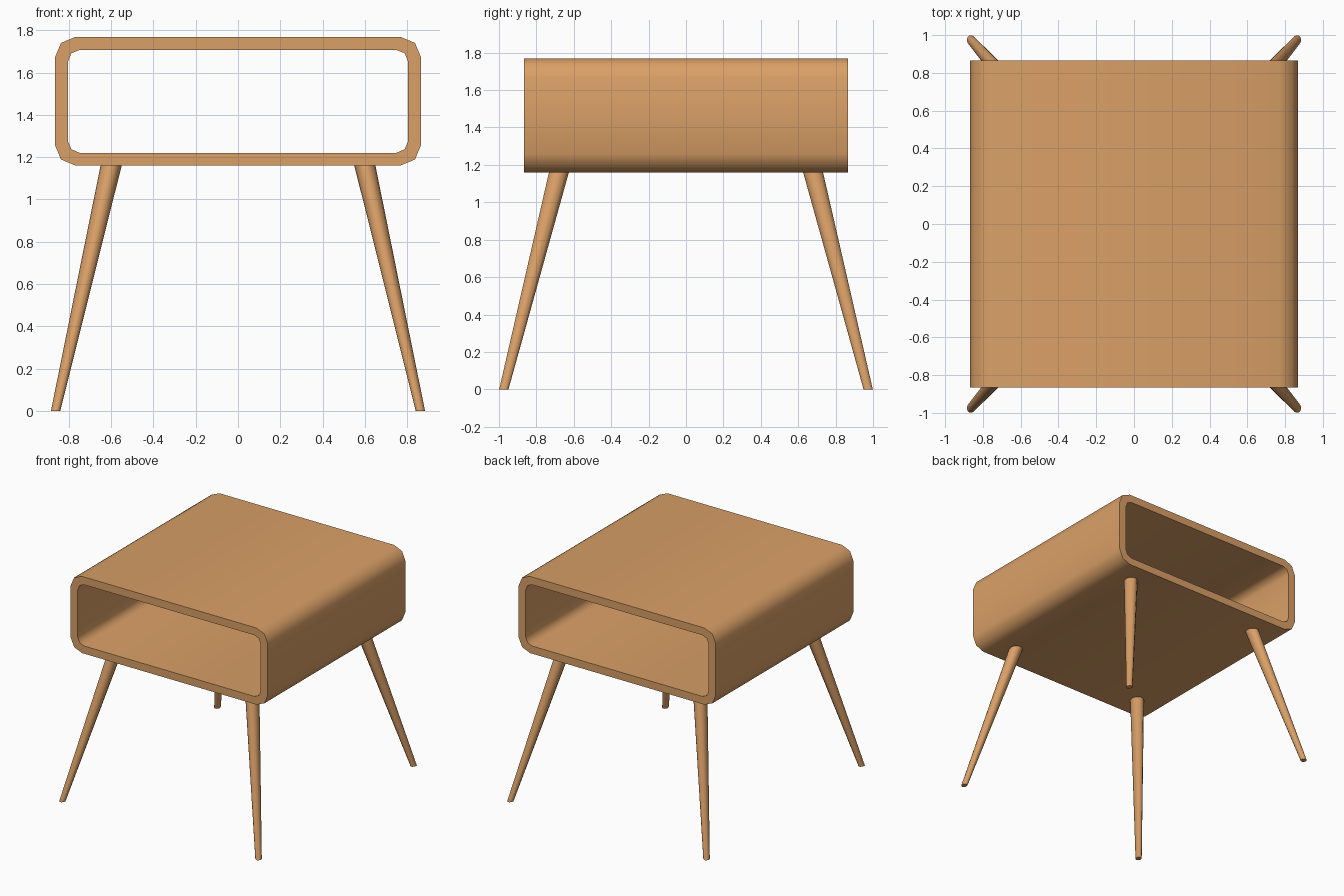
import bpy, bmesh, math

if "Cube" in bpy.data.objects:
    bpy.data.objects.remove(bpy.data.objects["Cube"])

wood = bpy.data.materials.new("warm wood")
wood.diffuse_color = (0.70, 0.35, 0.135, 1)
wood.use_nodes = True
wood.node_tree.nodes["Principled BSDF"].inputs["Base Color"].default_value = wood.diffuse_color


def finish(name, bm):
    """Turn a bmesh into a named, smooth-shaded wooden object."""
    bmesh.ops.recalc_face_normals(bm, faces=bm.faces)
    mesh = bpy.data.meshes.new(name)
    bm.to_mesh(mesh)
    bm.free()
    mesh.materials.append(wood)
    ob = bpy.data.objects.new(name, mesh)
    bpy.context.collection.objects.link(ob)
    bpy.ops.object.select_all(action='DESELECT')
    bpy.context.view_layer.objects.active = ob
    ob.select_set(True)
    bpy.ops.object.shade_smooth_by_angle(angle=math.radians(60))
    return ob


def rounded_rect(hx, z0, z1, r, seg=2):
    """Rounded rectangle profile in x and z."""
    corners = [(hx - r, z1 - r), (-hx + r, z1 - r), (-hx + r, z0 + r), (hx - r, z0 + r)]
    pts = []
    for q, (cx, cz) in enumerate(corners):
        for i in range(seg + 1):
            a = math.pi / 2 * (q + i / seg)
            pts.append((cx + r * math.cos(a), cz + r * math.sin(a)))
    return pts


# Open box: a rounded tube running front to back
bm = bmesh.new()
half_depth = 0.865
outer = rounded_rect(0.867, 1.16, 1.77, 0.10)
inner = rounded_rect(0.805, 1.221, 1.708, 0.056)
loops = [[bm.verts.new((x, y, z)) for x, z in prof]
         for prof, y in ((outer, -half_depth), (outer, half_depth),
                         (inner, half_depth), (inner, -half_depth))]
n = len(outer)
for k in range(4):
    a, b = loops[k], loops[(k + 1) % 4]
    for i in range(n):
        j = (i + 1) % n
        bm.faces.new((a[i], a[j], b[j], b[i]))
finish("open_box", bm)

# Splayed tapered legs, cut level at floor and box underside
SIDES = 10
FOOT = (0.863, 0.974, 0.0, 0.022, 0.026)
TOP = (0.600, 0.679, 1.162, 0.050, 0.056)
for sx, side in ((-1, "left"), (1, "right")):
    for sy, end in ((-1, "front"), (1, "back")):
        bm = bmesh.new()
        rings = []
        for x, y, z, rx, ry in (FOOT, TOP):
            rings.append([bm.verts.new((sx * (x + rx * math.cos(2 * math.pi * i / SIDES)),
                                        sy * (y + ry * math.sin(2 * math.pi * i / SIDES)), z))
                          for i in range(SIDES)])
            bm.faces.new(rings[-1])
        for i in range(SIDES):
            j = (i + 1) % SIDES
            bm.faces.new((rings[0][i], rings[0][j], rings[1][j], rings[1][i]))
        finish(f"{end}_{side}_leg", bm)
